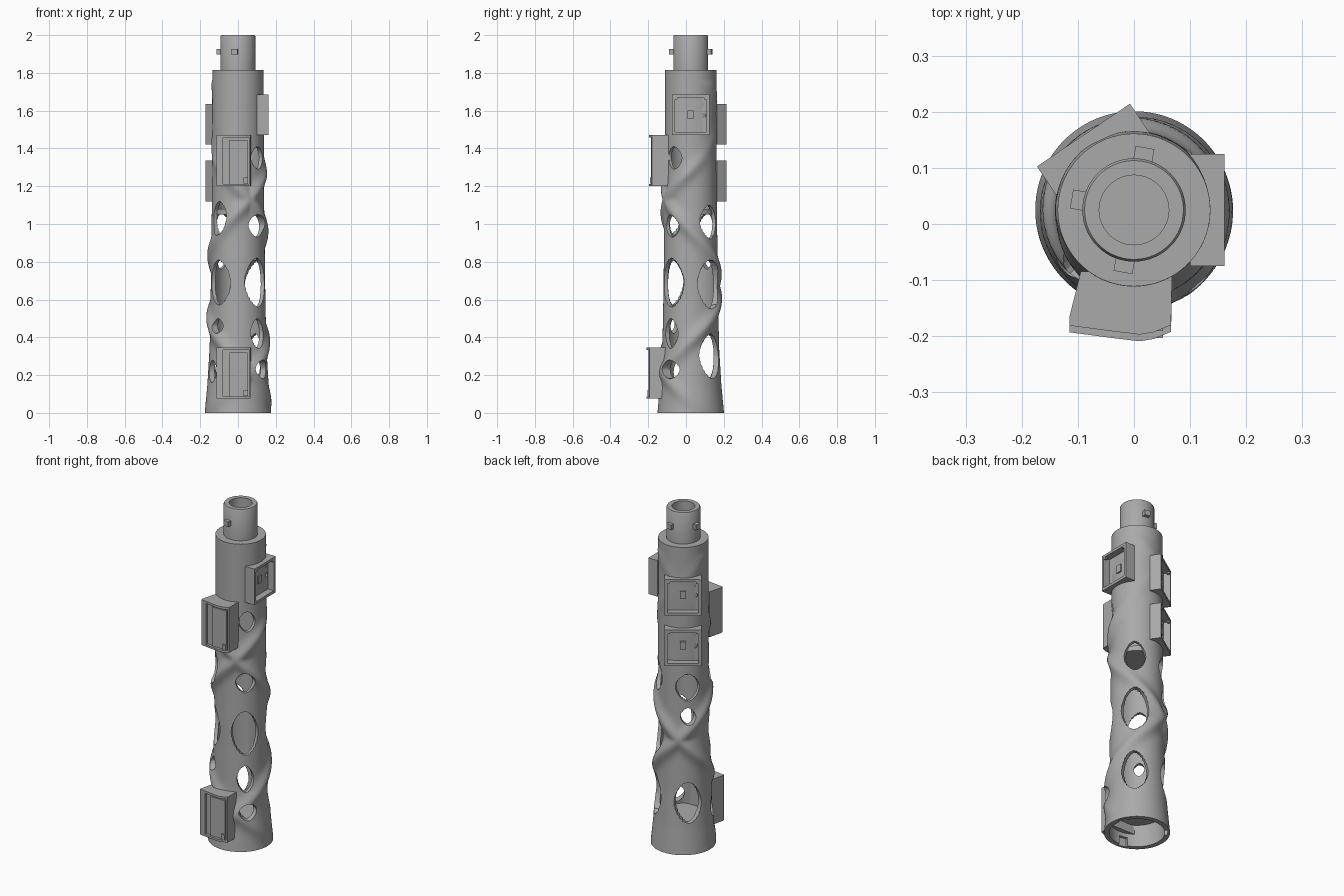
import bpy, bmesh, math
from mathutils import Matrix, Vector

cube = bpy.data.objects.get("Cube")
if cube:
    bpy.data.objects.remove(cube)

AXIS_Y = 0.025
SEG = 112
RISE = 0.145                      # helix climb per radian
PITCH = RISE * math.tau

grey = bpy.data.materials.new("matte_grey")
grey.use_nodes = True
grey.diffuse_color = (0.4, 0.4, 0.4, 1)
grey.node_tree.nodes["Principled BSDF"].inputs["Base Color"].default_value = (0.4, 0.4, 0.4, 1)


def finish(bm, name):
    bmesh.ops.recalc_face_normals(bm, faces=bm.faces)
    mesh = bpy.data.meshes.new(name)
    bm.to_mesh(mesh)
    bm.free()
    mesh.materials.append(grey)
    ob = bpy.data.objects.new(name, mesh)
    bpy.context.scene.collection.objects.link(ob)
    return ob


def frame(deg):
    """Local x points outward, local y runs around the tube."""
    return Matrix.Translation((0, AXIS_Y, 0)) @ Matrix.Rotation(math.radians(deg), 4, "Z")


def add_box(bm, deg, r, t, z):
    lo, hi = Vector((r[0], t[0], z[0])), Vector((r[1], t[1], z[1]))
    m = frame(deg) @ Matrix.Translation((lo + hi) / 2) @ Matrix.Diagonal((*(hi - lo), 1))
    bmesh.ops.create_cube(bm, size=1, matrix=m)


def add_loft(bm, a, b):
    """Closed solid between two matching outlines."""
    va, vb = [bm.verts.new(p) for p in a], [bm.verts.new(p) for p in b]
    for i in range(len(a)):
        j = (i + 1) % len(a)
        bm.faces.new((va[i], va[j], vb[j], vb[i]))
    bm.faces.new(va[::-1])
    bm.faces.new(vb)


def add_cylinder(bm, matrix, radius, depth, seg=32):
    bmesh.ops.create_cone(bm, cap_ends=True, segments=seg, radius1=radius,
                          radius2=radius, depth=depth, matrix=matrix)


def cut(target, bm):
    cutter = finish(bm, "cutter")
    cutter.hide_render = True
    mod = target.modifiers.new("cut", "BOOLEAN")
    mod.operation, mod.solver, mod.object = "DIFFERENCE", "EXACT", cutter
    bpy.context.view_layer.objects.active = target
    bpy.ops.object.modifier_apply(modifier=mod.name)
    bpy.data.objects.remove(cutter)


def smooth(ob, deg=35):
    bpy.ops.object.select_all(action="DESELECT")
    ob.select_set(True)
    bpy.context.view_layer.objects.active = ob
    bpy.ops.object.shade_smooth_by_angle(angle=math.radians(deg))


# Tube skin: flared base and two crossing helical ribs
BASE = [(0, 0.176), (0.15, 0.162), (0.35, 0.15), (0.6, 0.145), (1.2, 0.137), (1.82, 0.136)]


def skin_radius(phi, z):
    for (z0, r0), (z1, r1) in zip(BASE, BASE[1:]):
        if z <= z1:
            r = r0 + (r1 - r0) * (z - z0) / (z1 - z0)
            break
    height = 0.021 * min(1, z / 0.2)
    height *= max(0.2, min(1, (1.4 - z) / 0.15))
    if z > 1.75:
        height = 0
    bump = 0
    for path in (0.38 + RISE * phi, 0.052 - RISE * phi):
        d = (z - path + PITCH / 2) % PITCH - PITCH / 2
        bump = max(bump, math.exp(-(d / 0.05) ** 2))
    return r + height * bump


# Hollow body with the plug on top, as one closed sweep around the axis
LEVELS = 130
TOP = 1.815
inner = [(0.092, TOP), (0.092, 1.993), (0.088, 2.0), (0.062, 2.0), (0.062, 1.77), (0.118, 1.75),
         (0.118, 1.06), (0.122, 1.0), (0.128, 0.2), (0.148, 0.1), (0.148, 0)]
bm = bmesh.new()
rings = []
for s in range(SEG):
    phi = math.tau * s / SEG
    column = [(skin_radius(phi, TOP * k / LEVELS), TOP * k / LEVELS) for k in range(LEVELS + 1)]
    rings.append([bm.verts.new((r * math.cos(phi), AXIS_Y + r * math.sin(phi), z))
                  for r, z in column + inner])
for s in range(SEG):
    a, b = rings[s], rings[(s + 1) % SEG]
    for k in range(len(a)):
        n = (k + 1) % len(a)
        bm.faces.new((a[k], b[k], b[n], a[n]))
body = finish(bm, "tube_body")

# Openings between the ribs: angle, height, half width, half height
OPENINGS = [(-45, 0.69, 0.09, 0.13), (45, 0.68, 0.09, 0.13), (-135, 0.69, 0.085, 0.12),
            (135, 0.81, 0.045, 0.05), (135, 0.98, 0.08, 0.08), (135, 0.3, 0.085, 0.12),
            (45, 0.3, 0.08, 0.12), (45, 1.01, 0.07, 0.09), (-45, 0.99, 0.06, 0.06),
            (-40, 1.35, 0.055, 0.06), (-45, 0.42, 0.05, 0.08), (-40, 0.23, 0.05, 0.05),
            (-135, 1.03, 0.06, 0.09), (-135, 0.46, 0.035, 0.04), (-150, 0.22, 0.04, 0.06)]
bm = bmesh.new()
for deg, z, w, h in OPENINGS:
    outline = []
    for i in range(28):
        c, s = math.cos(math.tau * i / 28), math.sin(math.tau * i / 28)
        outline.append((math.copysign(abs(c) ** 1.25, c) * w, z + math.copysign(abs(s) ** 1.25, s) * h))
    m = frame(deg)
    add_loft(bm, *[[m @ Vector((r, t * r / 0.15, zz)) for t, zz in outline] for r in (0.05, 0.25)])

# Twist-lock slots in the base
for deg in (-100, 20, 140):
    add_box(bm, deg, (0.13, 0.162), (-0.025, 0.025), (-0.02, 0.05))
cut(body, bm)

# Square sockets: angle and bottom height
SOCKETS = [("side_socket", 0, 1.47), ("rear_upper_socket", 124, 1.42), ("rear_lower_socket", 124, 1.12)]
bm = bmesh.new()
for name, deg, z in SOCKETS:
    add_box(bm, deg, (0.122, 0.3), (-0.084, 0.084), (z + 0.016, z + 0.2))
cut(body, bm)
for name, deg, z in SOCKETS:
    bm = bmesh.new()
    add_box(bm, deg, (0.1, 0.161), (-0.1, 0.1), (z, z + 0.215))
    socket = finish(bm, name)
    bm = bmesh.new()
    add_box(bm, deg, (0.122, 0.3), (-0.084, 0.084), (z + 0.016, z + 0.2))
    cut(socket, bm)
    # round holes in the socket floor
    bm = bmesh.new()
    for t, h, r in [(0, 0.11, 0.038), (0.048, 0.165, 0.02), (0, 0.04, 0.015), (0.066, 0.105, 0.014)]:
        m = frame(deg) @ Matrix.Translation((0.125, t, z + h)) @ Matrix.Rotation(math.pi / 2, 4, "Y")
        add_cylinder(bm, m, r, 0.03)
    cut(socket, bm)
    smooth(socket)
    # corner tabs and the centre contact
    bm = bmesh.new()
    for side in (-1, 1):
        add_box(bm, deg, (0.145, 0.16), sorted((side * 0.07, side * 0.09)), (z + 0.19, z + 0.205))
    add_box(bm, deg, (0.1, 0.13), (-0.016, 0.016), (z + 0.085, z + 0.13))
    finish(bm, name + "_tabs")

# Front grip panels with a recessed face, raised plate and small catch
PLAN = [(0.11, -0.095), (0.11, 0.068), (0.205, 0.066), (0.218, 0.035),
        (0.222, 0.01), (0.216, -0.04), (0.206, -0.115), (0.19, -0.115)]
for name, z, out in (("upper_front_panel", 1.2, 0), ("lower_front_panel", 0.075, 0.012)):
    bm = bmesh.new()
    m = frame(-90)
    add_loft(bm, *[[m @ Vector((r + out, t, zz)) for r, t in PLAN] for zz in (z, z + 0.27)])
    panel = finish(bm, name)
    bm = bmesh.new()
    add_box(bm, -90, (0.196 + out, 0.3), (-0.08, 0.058), (z + 0.012, z + 0.257))
    cut(panel, bm)
    bm = bmesh.new()
    add_box(bm, -90, (0.19 + out, 0.206 + out), (-0.045, 0.05), (z + 0.013, z + 0.245))
    add_box(bm, -90, (0.19 + out, 0.216 + out), (0.03, 0.052), (z + 0.015, z + 0.045))
    finish(bm, name + "_plate")

# Internal bulkhead and floor discs
for name, z, r, d in (("bulkhead", 1.065, 0.124, 0.03), ("base_floor", 0.145, 0.138, 0.04)):
    bm = bmesh.new()
    add_cylinder(bm, Matrix.Translation((0, AXIS_Y, z)), r, d, 96)
    smooth(finish(bm, name))

# Locking pins on the plug
bm = bmesh.new()
for deg in (80, 170, 260):
    add_box(bm, deg, (0.085, 0.113), (-0.017, 0.017), (1.897, 1.927))
finish(bm, "plug_pins")

smooth(body)
